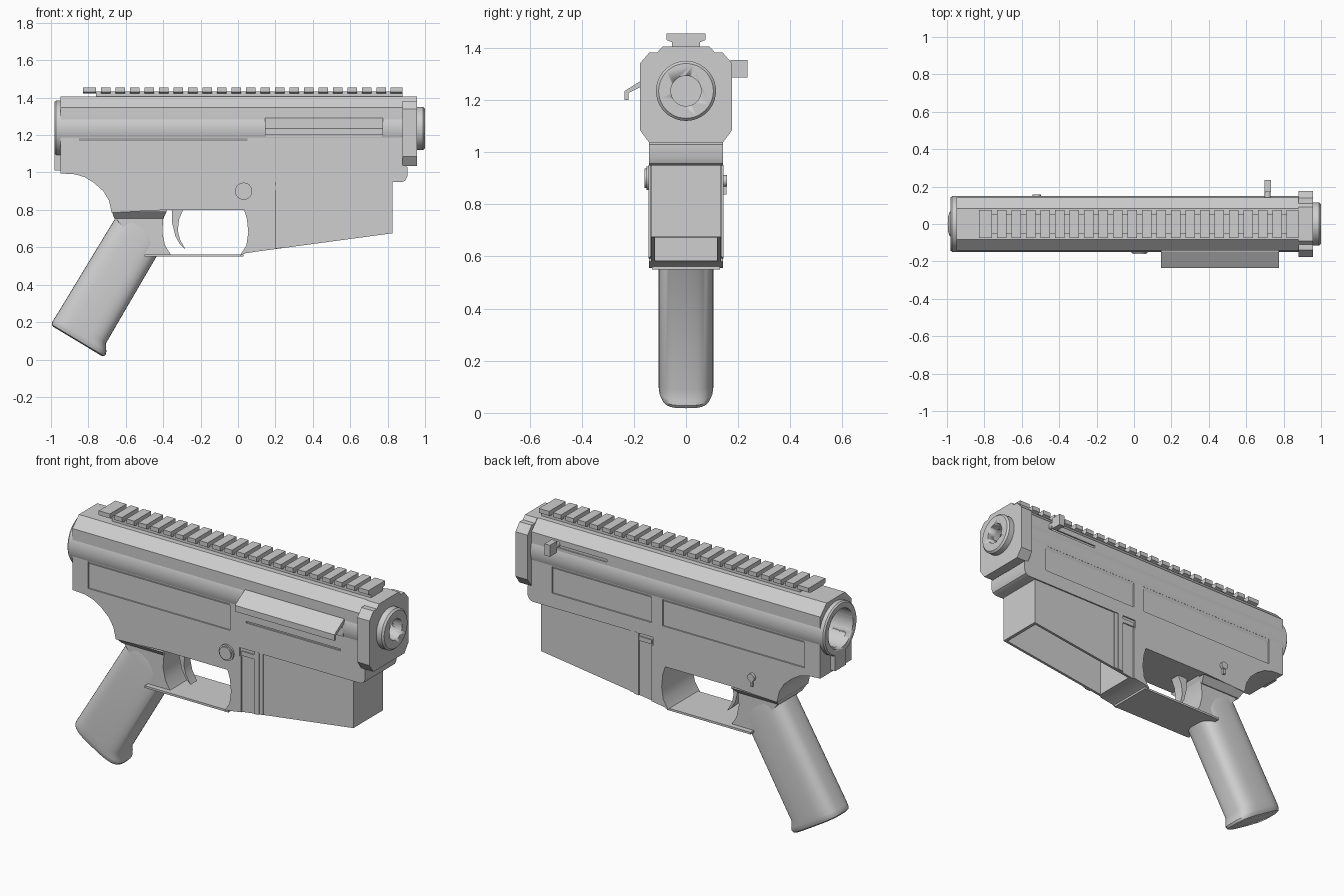
import bpy, bmesh, math
from mathutils import Vector

cube = bpy.data.objects.get("Cube")
if cube:
    bpy.data.objects.remove(cube, do_unlink=True)

grey = bpy.data.materials.new("plain grey")
grey.use_nodes = True
GREY = (0.62, 0.62, 0.62, 1)
grey.diffuse_color = GREY
grey.node_tree.nodes["Principled BSDF"].inputs["Base Color"].default_value = GREY


def finish(name, bm, smooth=False):
    bmesh.ops.recalc_face_normals(bm, faces=bm.faces)
    mesh = bpy.data.meshes.new(name)
    bm.to_mesh(mesh)
    bm.free()
    mesh.materials.append(grey)
    obj = bpy.data.objects.new(name, mesh)
    bpy.context.collection.objects.link(obj)
    if smooth:
        bpy.ops.object.select_all(action='DESELECT')
        obj.select_set(True)
        bpy.context.view_layer.objects.active = obj
        bpy.ops.object.shade_smooth_by_angle(angle=math.radians(35))
    return obj


def loft(name, rings, smooth=False):
    """Skin a list of equal-length rings and cap both ends."""
    bm = bmesh.new()
    rows = [[bm.verts.new(p) for p in ring] for ring in rings]
    n = len(rows[0])
    for a, b in zip(rows, rows[1:]):
        for i in range(n):
            bm.faces.new((a[i], a[(i + 1) % n], b[(i + 1) % n], b[i]))
    bm.faces.new(rows[0])
    bm.faces.new(rows[-1])
    return finish(name, bm, smooth)


def side_prism(name, pts, half, smooth=False, mid=0):
    """Side outline (x, z) extruded across the width."""
    return loft(name, [[(x, mid + s * half, z) for x, z in pts] for s in (-1, 1)], smooth)


def long_prism(name, pts, x0, x1):
    """End outline (y, z) extruded along the length."""
    return loft(name, [[(x, y, z) for y, z in pts] for x in (x0, x1)])


def box(name, x0, x1, y0, y1, z0, z1):
    return long_prism(name, [(y0, z0), (y1, z0), (y1, z1), (y0, z1)], x0, x1)


def circle(r, n=48):
    return [(r * math.cos(2 * math.pi * i / n), r * math.sin(2 * math.pi * i / n)) for i in range(n)]


def tube_x(name, stations, z=1.235):
    """Turned part along x from (x, radius) stations."""
    return loft(name, [[(x, a, z + b) for a, b in circle(r)] for x, r in stations], True)


def pin_y(name, x, z, r, y0, y1):
    return loft(name, [[(x + a, y, z + b) for a, b in circle(r, 24)] for y in (y0, y1)], True)


def cut(obj, *cutters):
    """Subtract the cutters and keep only the result."""
    for c in cutters:
        mod = obj.modifiers.new("cut", 'BOOLEAN')
        mod.object, mod.operation, mod.solver = c, 'DIFFERENCE', 'EXACT'
        bpy.context.view_layer.update()
        mesh = bpy.data.meshes.new_from_object(obj.evaluated_get(bpy.context.evaluated_depsgraph_get()))
        obj.modifiers.clear()
        obj.data = mesh


def mirror_outline(pts):
    return pts + [(-y, z) for y, z in reversed(pts)]


W = 0.142

# Main body: side outline with the top long edges chamfered
body = side_prism("main_body", [
    (-0.95, 1.405), (-0.95, 0.995), (-0.87, 0.99), (-0.82, 0.975), (-0.77, 0.945), (-0.72, 0.9),
    (-0.69, 0.85), (-0.675, 0.785), (-0.38, 0.8), (0.11, 0.8), (0.11, 0.948), (0.875, 0.948),
    (0.895, 0.957), (0.905, 0.98), (0.905, 1.03), (0.89, 1.04), (0.89, 1.405)], W, True)
bm = bmesh.new()
bm.from_mesh(body.data)
top = [e for e in bm.edges if all(v.co.z > 1.4 for v in e.verts) and abs(e.verts[0].co.x - e.verts[1].co.x) > 1]
bmesh.ops.bevel(bm, geom=top, offset=0.058, segments=1, affect='EDGES')
bm.to_mesh(body.data)
bm.free()

# Recessed side panels, slits and the rear bore
core = tube_x("round_core", [(-0.98, 0.143), (-0.972, 0.15), (0.88, 0.15)])
bore = tube_x("bore_cutter", [(-1.1, 0.112), (-0.45, 0.112)])
cutters = [
    bore,
    box("panel_a", -0.85, 0.05, -0.2, 0.008 - W, 1.03, 1.185),
    box("panel_b", -0.85, 0.05, W - 0.008, 0.2, 1.03, 1.185),
    box("panel_c", 0.12, 0.75, W - 0.008, 0.2, 1.03, 1.185),
    box("slit_a", 0.15, 0.75, -0.2, 0.008 - W, 1.1, 1.11),
    box("slit_b", 0.4, 0.73, W - 0.008, 0.2, 1.3, 1.315)]
cut(body, *cutters)
cut(core, bore)
for c in cutters:
    bpy.data.objects.remove(c, do_unlink=True)
box("rear_tab", -0.98, -0.94, -0.05, 0.05, 1.01, 1.1)

# Front end plate and nose ring with a bored centre
plate = long_prism("end_plate", mirror_outline([
    (0.09, 1.405), (0.11, 1.383), (0.14, 1.383), (0.177, 1.34), (0.177, 1.085), (0.14, 1.035)]), 0.88, 0.957)
nose = tube_x("nose_ring", [(0.94, 0.115), (0.99, 0.115), (1.0, 0.105)])
hole = tube_x("nose_cutter", [(0.7, 0.058), (1.1, 0.058)])
for part in (plate, nose, body, core):
    cut(part, hole)
bpy.data.objects.remove(hole, do_unlink=True)

# Slotted top rail
box("rail_base", -0.76, 0.88, -0.053, 0.053, 1.4, 1.432)
TEETH, PITCH = 20, 0.0775
spans = [(-0.83, -0.76)] + [(-0.76 + PITCH * i + 0.027, -0.76 + PITCH * (i + 1)) for i in range(TEETH)]
spans.append((0.815, 0.88))
for i, (a, b) in enumerate(spans):
    long_prism(f"rail_tooth_{i + 1}", mirror_outline([(0.053, 1.422), (0.075, 1.43), (0.075, 1.455)]), a, b)

# Sloped side cover with its hinge strip
long_prism("side_cover", [(-0.13, 1.29), (-0.147, 1.29), (-0.235, 1.235), (-0.235, 1.2), (-0.22, 1.2),
                          (-0.22, 1.227), (-0.13, 1.272)], 0.145, 0.775)
box("cover_hinge", 0.15, 0.77, -0.15, -0.13, 1.19, 1.24)

# Side handle
pin_y("handle_stem", 0.715, 1.32, 0.016, 0.1, 0.2)
box("handle_knob", 0.698, 0.732, 0.17, 0.235, 1.287, 1.353)

# Magazine housing: collar, hollow box and side ribs
ARC = [(0.03, 0.81), (0.048, 0.75), (0.055, 0.68), (0.045, 0.61), (0.01, 0.555)]
side_prism("housing_collar", ARC + [(0.04, 0.568), (0.12, 0.58), (0.12, 0.9), (0.03, 0.9)], W, True)
housing = side_prism("housing", [(0.1, 0.577), (0.825, 0.675), (0.825, 0.96), (0.1, 0.96)], 0.134)
well = box("well_cutter", 0.14, 0.808, -0.119, 0.119, 0.4, 0.93)
cut(housing, well)
bpy.data.objects.remove(well, do_unlink=True)
for s, side in ((-1, "right"), (1, "left")):
    y = s * 0.133
    side_prism(f"{side}_wide_rib", [(0.2, 0.592), (0.232, 0.596), (0.232, 0.95), (0.2, 0.95)], 0.01, mid=y)
    side_prism(f"{side}_thin_rib", [(0.232, 0.596), (0.255, 0.599), (0.255, 0.95), (0.232, 0.95)], 0.005, mid=y)
    side_prism(f"{side}_rib_cap", [(0.12, 0.905), (0.2, 0.905), (0.2, 0.93), (0.12, 0.93)], 0.008, mid=y)

# Trigger guard and trigger
box("trigger_guard", -0.5, 0.03, -0.13, 0.13, 0.55, 0.562)
side_prism("trigger", [(-0.355, 0.82), (-0.352, 0.73), (-0.335, 0.66), (-0.31, 0.615), (-0.28, 0.588),
                       (-0.31, 0.64), (-0.322, 0.69), (-0.315, 0.75), (-0.285, 0.82)], 0.03, True)

# Grip neck, flared collar and rounded grip
side_prism("grip_neck", [(-0.65, 0.79), (-0.65, 0.75), (-0.5, 0.553), (-0.355, 0.553), (-0.39, 0.61),
                         (-0.405, 0.68), (-0.4, 0.75), (-0.38, 0.8)], 0.1, True)
loft("grip_collar", [[(a, -w, z), (b, -w, z), (b, w, z), (a, w, z)]
                     for a, b, w, z in ((-0.662, -0.4, 0.106, 0.755), (-0.674, -0.382, W, 0.79))])
foot, up, fwd = Vector((-0.855, 0, 0.095)), Vector((0.515, 0, 0.857)), Vector((0.857, 0, -0.515))


def grip_ring(h, back, front, half):
    ring = []
    for a, b in circle(1, 40):
        a = math.copysign(abs(a) ** 0.6, a)
        b = math.copysign(abs(b) ** 0.6, b)
        p = foot + up * h + fwd * ((front + back) / 2 + a * (front - back) / 2)
        ring.append(p + Vector((0, b * half, 0)))
    return ring


loft("grip", [grip_ring(*r) for r in (
    (0, -0.155, 0.148, 0.085), (0.006, -0.168, 0.16, 0.098), (0.02, -0.173, 0.163, 0.104),
    (0.035, -0.173, 0.155, 0.106), (0.07, -0.172, 0.132, 0.106), (0.65, -0.17, 0.124, 0.106),
    (0.7, -0.165, 0.08, 0.1))], True)

# Cross pin and small selector lever
pin_y("cross_pin_head", 0.03, 0.9, 0.046, -0.152, 0.1)
pin_y("cross_pin_centre", 0.03, 0.9, 0.037, -0.16, 0.1)
pin_y("selector_hub", -0.52, 0.89, 0.022, 0.1, 0.158)
box("selector_lever", -0.527, -0.513, 0.1, 0.155, 0.838, 0.88)
